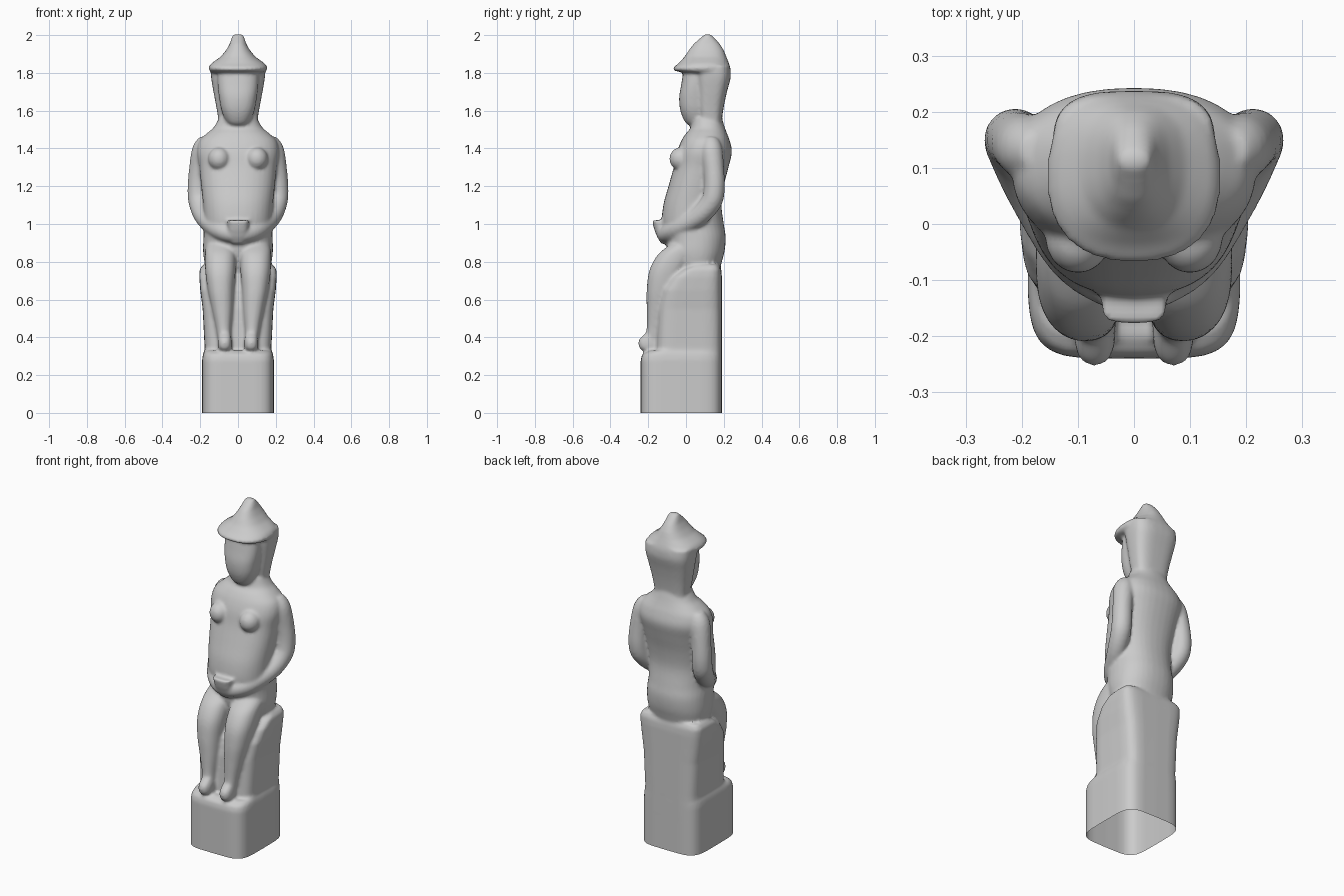
import bpy, bmesh, math
from mathutils import Vector

if "Cube" in bpy.data.objects:
    bpy.data.objects.remove(bpy.data.objects["Cube"])

SEG = 36
parts = []


def refine(rows, steps=4):
    """Catmull-Rom interpolation of rows of numbers."""
    out = []
    for i in range(len(rows) - 1):
        a, b, c, d = (rows[max(0, min(len(rows) - 1, i + k))] for k in (-1, 0, 1, 2))
        for s in range(steps):
            t = s / steps
            out.append([0.5 * (2 * q + (r - p) * t + (2 * p - 5 * q + 4 * r - u) * t * t
                        + (3 * q - p - 3 * r + u) * t ** 3) for p, q, r, u in zip(a, b, c, d)])
    out.append(rows[-1])
    return out


def skin(name, rings):
    """Closed surface through a list of point rings."""
    bm = bmesh.new()
    loops = [[bm.verts.new(p) for p in ring] for ring in rings]
    for a, b in zip(loops, loops[1:]):
        for i in range(SEG):
            j = (i + 1) % SEG
            bm.faces.new((a[i], a[j], b[j], b[i]))
    bm.faces.new(loops[0][::-1])
    bm.faces.new(loops[-1])
    bmesh.ops.recalc_face_normals(bm, faces=bm.faces)
    me = bpy.data.meshes.new(name)
    bm.to_mesh(me)
    bm.free()
    ob = bpy.data.objects.new(name, me)
    bpy.context.collection.objects.link(ob)
    parts.append(ob)


def power(v, n):
    return math.copysign(abs(v) ** (2 / n), v)


def loft(name, rows, n=2.0, cx=0.0, smooth=True):
    """Rows are (z, front y, back y, half width[, centre x])."""
    rings = []
    for z, yf, yb, hx, *c in (refine(rows) if smooth else rows):
        x0 = c[0] if c else cx
        ang = [2 * math.pi * i / SEG for i in range(SEG)]
        rings.append([(x0 + hx * power(math.cos(a), n),
                       (yf + yb) / 2 + (yb - yf) / 2 * power(math.sin(a), n), z) for a in ang])
    skin(name, rings)


def tube(name, rows):
    """Rows are (x, y, z, radius) along a limb."""
    rows = refine(rows)
    pts = [Vector(r[:3]) for r in rows]
    side = Vector((1, 0.3, 0))
    rings = []
    for i, p in enumerate(pts):
        t = (pts[min(i + 1, len(pts) - 1)] - pts[max(i - 1, 0)]).normalized()
        side = (side - t * side.dot(t)).normalized()
        up = t.cross(side)
        rings.append([p + rows[i][3] * (side * math.cos(2 * math.pi * k / SEG)
                      + up * math.sin(2 * math.pi * k / SEG)) for k in range(SEG)])
    skin(name, rings)


def ball(name, centre, radii):
    rows = []
    for i in range(1, 16):
        a = math.pi * i / 16
        s = math.sin(a)
        rows.append((centre[2] - radii[2] * math.cos(a), centre[1] - radii[1] * s,
                     centre[1] + radii[1] * s, radii[0] * s))
    loft(name, rows, cx=centre[0], smooth=False)


# Plinth and seat block (runs below the ground, trimmed later)
loft("plinth", [(-.06, -.24, .19, .19), (.28, -.24, .19, .19), (.31, -.232, .19, .186),
                (.33, -.2, .188, .178)], n=5, smooth=False)
loft("seat", [(.2, -.16, .19, .18), (.35, -.16, .19, .177), (.55, -.15, .19, .187),
              (.65, -.13, .19, .2), (.72, -.08, .19, .205), (.76, -.02, .187, .203),
              (.785, .03, .175, .185)], n=5, smooth=False)

# Torso
loft("torso", [(.72, -.06, .17, .16), (.80, -.08, .19, .178), (.86, -.10, .205, .185),
               (.93, -.105, .21, .183), (1.0, -.128, .2, .18), (1.1, -.12, .188, .185),
               (1.2, -.093, .2, .195), (1.3, -.065, .225, .205), (1.38, -.048, .243, .218),
               (1.44, -.025, .232, .205), (1.48, 0, .217, .165), (1.51, .025, .206, .13),
               (1.56, .035, .19, .1)], n=2.3)

# Arms, breasts, legs and feet on both sides
for s, side in ((1, "left"), (-1, "right")):
    tube(side + "_arm", [(s * x, y, z, r) for x, y, z, r in (
        (.16, .13, 1.44, .045), (.185, .135, 1.39, .058), (.206, .148, 1.28, .054),
        (.212, .15, 1.18, .055), (.205, .13, 1.11, .055), (.175, .06, 1.035, .052),
        (.11, -.05, .975, .05), (.045, -.1, .95, .047), (-.01, -.115, .947, .042))])
    ball(side + "_breast", (s * .1, -.025, 1.345), (.058, .063, .062))
    loft(side + "_leg", [(z, yf, yb, hx, s * c) for z, yf, yb, hx, c in (
        (.91, -.06, .08, .06, .09), (.88, -.1, .08, .078, .092), (.83, -.155, .05, .082, .093),
        (.75, -.195, 0, .08, .093), (.65, -.208, -.03, .07, .09), (.55, -.208, -.06, .057, .082),
        (.45, -.208, -.08, .042, .076), (.38, -.215, -.1, .034, .072),
        (.33, -.2, -.12, .028, .07))], n=2.3)
    loft(side + "_foot", [(.325, -.222, -.12, .024), (.345, -.247, -.12, .036),
                          (.385, -.25, -.12, .036), (.425, -.212, -.12, .03)],
         n=2.5, cx=s * .07)

# Small cup held in the hands
loft("cup", [(.895, -.13, -.05, .035), (.93, -.152, -.05, .055), (.97, -.168, -.07, .055),
             (1.02, -.18, -.11, .058)], n=3, smooth=False)

# Face and hood
loft("face", [(1.52, .02, .12, .035), (1.54, -.005, .13, .062), (1.6, -.03, .13, .087),
              (1.67, -.036, .13, .1), (1.74, -.025, .13, .108), (1.83, -.01, .13, .108)], n=2.4)
loft("hood", [(1.48, .07, .2, .11), (1.54, .07, .19, .103), (1.62, .06, .2, .115),
              (1.7, .055, .217, .13), (1.78, .045, .237, .143), (1.84, .04, .232, .145)], n=3)

# Pointed hat with brim
loft("hat", [(1.8, .0, .237, .14), (1.812, -.068, .238, .152), (1.83, -.066, .234, .156),
             (1.85, -.04, .228, .142), (1.885, -.008, .214, .092), (1.92, .015, .2, .063),
             (1.955, .042, .178, .043), (1.985, .077, .15, .034), (2.005, .1, .128, .024)],
     n=2.4, smooth=False)

# Fuse the parts into one carved surface
with bpy.context.temp_override(active_object=parts[0], object=parts[0],
                               selected_objects=parts, selected_editable_objects=parts):
    bpy.ops.object.join()
figure = parts[0]
figure.name = "seated_carved_figure"
rem = figure.modifiers.new("fuse", 'REMESH')
rem.mode = 'VOXEL'
rem.voxel_size = 0.009
sm = figure.modifiers.new("soften", 'SMOOTH')
sm.factor = 0.5
sm.iterations = 5
deps = bpy.context.evaluated_depsgraph_get()
mesh = bpy.data.meshes.new_from_object(figure.evaluated_get(deps))
figure.modifiers.clear()

# Trim at the ground, leaving the underside open
bm = bmesh.new()
bm.from_mesh(mesh)
bmesh.ops.bisect_plane(bm, geom=bm.verts[:] + bm.edges[:] + bm.faces[:],
                       plane_co=(0, 0, 0), plane_no=(0, 0, 1), clear_inner=True)
for f in bm.faces:
    f.smooth = True
bm.to_mesh(mesh)
bm.free()
figure.data = mesh
